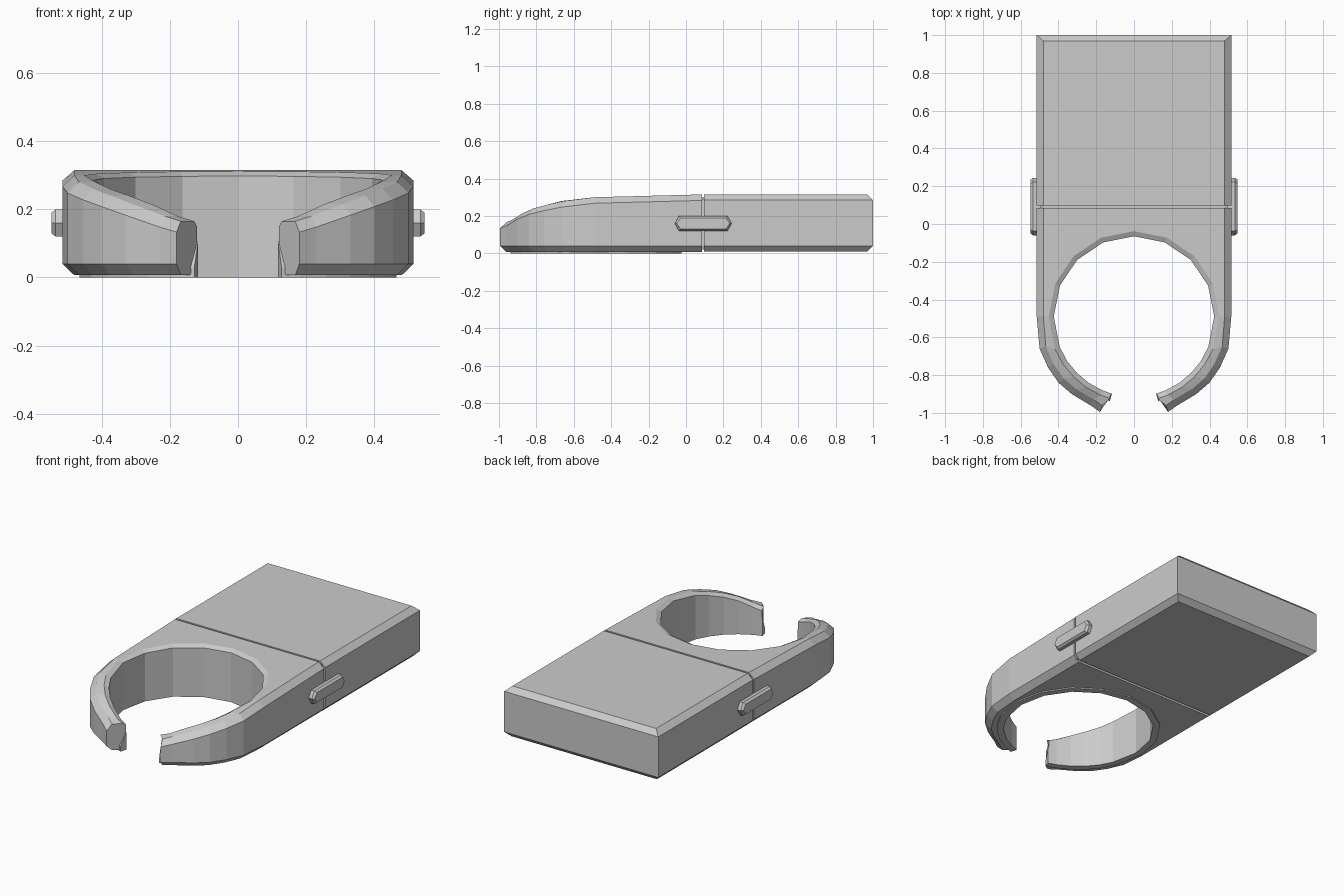
import bpy, bmesh
from math import cos, sin, radians
from mathutils import Vector

if "Cube" in bpy.data.objects:
    bpy.data.objects.remove(bpy.data.objects["Cube"], do_unlink=True)

grey = bpy.data.materials.new("plain grey")
grey.use_nodes = True
colour = (0.6, 0.6, 0.6, 1)
grey.diffuse_color = colour
grey.node_tree.nodes["Principled BSDF"].inputs["Base Color"].default_value = colour

CENTRE_Y, HOLE = -0.49, 0.425
HALF, TOP, SEAM = 0.515, 0.315, 0.085


def loft(name, rings, cap_start=True, mirror=False):
    """Skin a list of equal-length closed rings into one flat-shaded object."""
    bm = bmesh.new()
    loops = [[bm.verts.new(p) for p in ring] for ring in rings]
    n = len(loops[0])
    for a, b in zip(loops, loops[1:]):
        for i in range(n):
            j = (i + 1) % n
            bm.faces.new((a[i], a[j], b[j], b[i]))
    if cap_start:
        bm.faces.new(loops[0])
    bm.faces.new(loops[-1])
    bmesh.ops.recalc_face_normals(bm, faces=bm.faces)
    mesh = bpy.data.meshes.new(name)
    bm.to_mesh(mesh)
    bm.free()
    mesh.materials.append(grey)
    obj = bpy.data.objects.new(name, mesh)
    bpy.context.collection.objects.link(obj)
    if mirror:
        obj.modifiers.new("Mirror", "MIRROR").use_axis[0] = True
    return obj


def polar(angle, radius):
    a = radians(angle)
    return Vector((radius * cos(a), CENTRE_Y + radius * sin(a)))


def at(p, z):
    return (p.x, p.y, z)


def rectangle(x, y0, y1, z):
    return [(-x, y0, z), (x, y0, z), (x, y1, z), (-x, y1, z)]


# Rear case: chamfered along the sides and back, square at the seam
loft("rear_case", [
    rectangle(HALF - 0.03, SEAM + 0.012, 0.97, 0.01),
    rectangle(HALF, SEAM + 0.012, 1.0, 0.04),
    rectangle(HALF, SEAM + 0.012, 1.0, 0.285),
    rectangle(HALF - 0.035, SEAM + 0.012, 0.97, TOP),
])

# Recessed core that closes the seam between the two halves
loft("seam_core", [rectangle(0.495, 0.07, 0.11, z) for z in (0.02, 0.3)])

# Clamp stations: hole angle, outer x, outer y, ridge height on the arm
stations = [
    (90, 0, SEAM, TOP), (67.5, 0.2, SEAM, TOP), (45, HALF, SEAM, TOP),
    (22.5, HALF, -0.25, TOP), (0, HALF, CENTRE_Y, 0.3),
    (-22.5, 0.5, -0.66, 0.28), (-33.75, 0.455, -0.76, 0.26),
    (-45, 0.4, -0.84, 0.24), (-56, 0.33, -0.9, 0.215),
    (-67, 0.23, -0.96, 0.18), (-73.5, 0.18, -0.995, 0.165),
]


def clamp_section(angle, x, y, ridge):
    outer = Vector((x, y))
    # Direction of the outer chamfer: none at the seam, radial on the arms
    if y < CENTRE_Y:
        normal = Vector((x, y - CENTRE_Y)).normalized()
    else:
        normal = Vector((1 if x == HALF else 0, 0))

    def height(p):
        if y < CENTRE_Y:
            return ridge
        return 0.3 + 0.015 * (p.y - CENTRE_Y) / (SEAM - CENTRE_Y)

    lip, edge = polar(angle, HOLE + 0.027), outer - normal * 0.035
    return [
        at(polar(angle, HOLE), 0.1),
        at(polar(angle, HOLE), height(lip) - 0.014),
        at(lip, height(lip)),
        at(edge, height(edge)),
        at(outer, height(outer) - 0.032),
        at(outer, 0.04),
        at(edge, 0.007),
        at(polar(angle, HOLE + 0.02), 0.007),
    ]


# Front clamp with two tapering arms
loft("front_clamp", [clamp_section(*s) for s in stations], False, True)

# Thin liner around the lower part of the hole
liner = []
for angle in [s[0] for s in stations[:-1]] + [-74]:
    inner, outer = polar(angle, HOLE), polar(angle, HOLE + 0.04)
    liner.append([at(inner, 0), at(inner, 0.105), at(outer, 0.03), at(outer, 0)])
loft("hole_liner", liner, False, True)


# Side catches: long hexagonal tabs bridging the seam
def catch_ring(x, inset):
    outline = [(0.152, 0), (0.13, 0.04), (-0.13, 0.04),
               (-0.152, 0), (-0.13, -0.04), (0.13, -0.04)]
    return [(x, 0.092 + y * (1 - inset / 0.15), 0.16 + z * (1 - inset / 0.04))
            for y, z in outline]


for side, name in ((1, "left_catch"), (-1, "right_catch")):
    loft(name, [catch_ring(side * 0.49, 0), catch_ring(side * 0.535, 0),
                catch_ring(side * 0.548, 0.01)])
